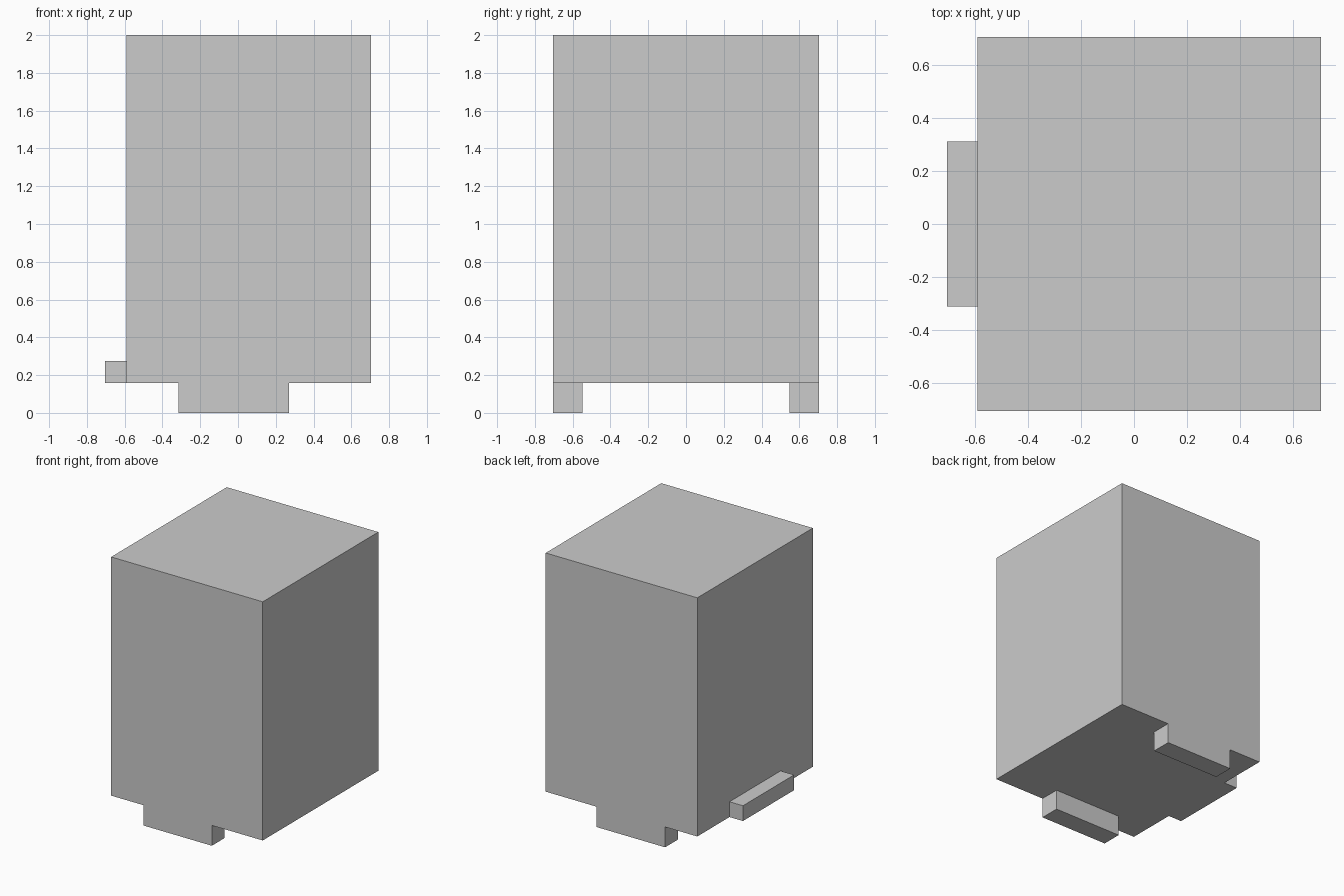
import bpy

if "Cube" in bpy.data.objects:
    bpy.data.objects.remove(bpy.data.objects["Cube"])


def box(name, lo, hi):
    """Axis-aligned box between two opposite corners."""
    centre = [(a + b) / 2 for a, b in zip(lo, hi)]
    bpy.ops.mesh.primitive_cube_add(size=1, location=centre)
    obj = bpy.context.object
    obj.name = name
    obj.scale = [b - a for a, b in zip(lo, hi)]
    bpy.ops.object.transform_apply(location=True, rotation=False, scale=True)
    return obj


HALF = 0.705      # half footprint
BASE = 0.157      # underside of the body

# Main cabinet block
box("body", (-0.59, -HALF, BASE), (HALF, HALF, 2.0))

# Ledge low on the left side, flush with the underside
box("side_ledge", (-HALF, -0.312, BASE), (-0.59, 0.312, 0.275))

# Front foot, mirrored to the back
foot = box("feet", (-0.315, -HALF, 0.0), (0.27, -HALF + 0.157, BASE))
mirror = foot.modifiers.new("front_back", 'MIRROR')
mirror.use_axis = (False, True, False)
